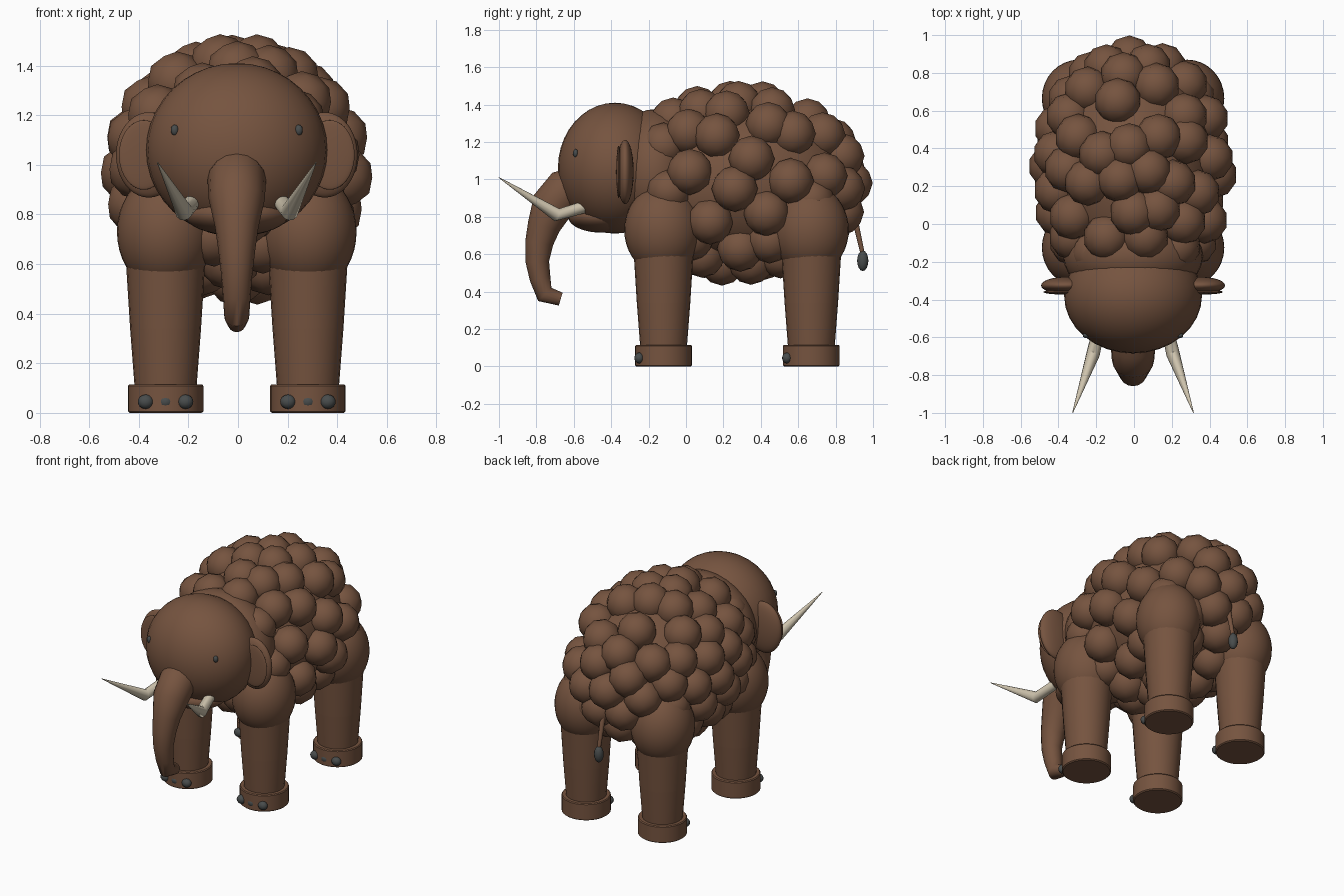
import bpy, bmesh, math
from mathutils import Vector, Matrix

if "Cube" in bpy.data.objects:
    bpy.data.objects.remove(bpy.data.objects["Cube"])

X0 = -0.005  # centre line


def material(name, rgb):
    m = bpy.data.materials.new(name)
    m.diffuse_color = (*rgb, 1)
    m.use_nodes = True
    m.node_tree.nodes["Principled BSDF"].inputs["Base Color"].default_value = m.diffuse_color
    return m


BROWN = material("brown hide", (0.18, 0.088, 0.05))
GREY = material("dark grey", (0.065, 0.072, 0.072))
IVORY = material("ivory", (0.62, 0.55, 0.42))


def finish(name, bm, mat, angle=60):
    bmesh.ops.recalc_face_normals(bm, faces=bm.faces)
    me = bpy.data.meshes.new(name)
    bm.to_mesh(me)
    bm.free()
    me.materials.append(mat)
    ob = bpy.data.objects.new(name, me)
    bpy.context.collection.objects.link(ob)
    ob.location.x = X0
    bpy.ops.object.select_all(action='DESELECT')
    ob.select_set(True)
    bpy.context.view_layer.objects.active = ob
    bpy.ops.object.shade_smooth_by_angle(angle=math.radians(angle))
    return ob


def ellipsoid(name, c, r, mat=BROWN, seg=32, rings=20):
    bm = bmesh.new()
    bmesh.ops.create_uvsphere(bm, u_segments=seg, v_segments=rings, radius=1,
                              matrix=Matrix.Translation(c) @ Matrix.Diagonal((*r, 1)))
    return finish(name, bm, mat)


def tube(name, path, mat=BROWN, seg=16, angle=50):
    """Sweep a circle along (x, y, z, radius) points."""
    bm = bmesh.new()
    pts = [Vector(p[:3]) for p in path]
    rings = []
    for i, p in enumerate(pts):
        t = (pts[min(i + 1, len(pts) - 1)] - pts[max(i - 1, 0)]).normalized()
        u = (Vector((1, 0, 0)) - t * t.x).normalized()
        v = t.cross(u)
        rings.append([bm.verts.new(p + path[i][3] * (u * math.cos(a) + v * math.sin(a)))
                      for a in (2 * math.pi * k / seg for k in range(seg))])
    for a, b in zip(rings, rings[1:]):
        for k in range(seg):
            n = (k + 1) % seg
            bm.faces.new((a[k], a[n], b[n], b[k]))
    bm.faces.new(rings[0])
    bm.faces.new(rings[-1])
    return finish(name, bm, mat, angle)


# Body core and neck
C, R = Vector((0, 0.29, 0.98)), Vector((0.43, 0.585, 0.43))
ellipsoid("body", C, R)
ellipsoid("neck", (0, -0.17, 1.03), (0.37, 0.24, 0.345))

# Woolly tufts: main ones placed on the flank (y, z) and the back (x, y)
FLANK = [(.165, 1.23), (.44, 1.29), (.35, 1.11), (.56, .99), (.26, .95), (.02, 1.04),
         (.13, .775), (.43, .82), (.73, 1.235), (-.12, 1.18), (.74, 1.02), (.29, .63),
         (.08, 1.36)]
BACK = [(-.02, .88), (.14, .74), (-.24, .71), (-.08, .65), (.27, .57), (-.29, .46),
        (-.02, .41), (.27, .43), (.08, .28), (-.24, .22), (.22, .10),
        (0, .06), (-.32, .04), (-.14, -.07), (.15, -.12)]


def surface(d):
    """Point of the body core in direction d."""
    d = d.normalized()
    return C + Vector((d.x * R.x, d.y * R.y, d.z * R.z))


def on_body(a, b, i, j, k):
    """Point of the body core seen at (a, b) along axis k."""
    d = Vector((0, 0, 0))
    d[i], d[j] = (a - C[i]) / R[i], (b - C[j]) / R[j]
    d[k] = math.sqrt(max(0, 1 - d.length_squared))
    return surface(d)


tufts = [surface(Vector((.2, .1, -1)))]


def add_tuft(p, gap):
    if all((p - q).length > gap for q in tufts):
        tufts.append(p)


for y, z in FLANK:
    add_tuft(on_body(y, z, 1, 2, 0), 0.11)
for x, y in BACK:
    add_tuft(on_body(x, y, 0, 1, 2), 0.12)
# Fill the remaining surface evenly
for n in range(1500):
    z = 1 - 2 * (n + 0.5) / 1500
    s, a = math.sqrt(1 - z * z), n * 2.399963
    add_tuft(surface(Vector((s * math.cos(a), s * math.sin(a), z))), 0.152)
bm = bmesh.new()
for p in tufts:
    bmesh.ops.create_icosphere(bm, subdivisions=2, radius=0.124, matrix=Matrix.Translation(p))
finish("wool_tufts", bm, BROWN)

# Head, jaw and trunk
ellipsoid("head", (0, -0.38, 1.06), (0.365, 0.305, 0.35))
ellipsoid("jaw", (0, -0.45, 0.80), (0.21, 0.18, 0.085))
tube("trunk", [(0, -.55, .98, .10), (0, -.645, .94, .118), (0, -.715, .86, .113),
               (0, -.76, .75, .088), (0, -.785, .66, .075), (0, -.795, .56, .063),
               (0, -.78, .47, .056), (0, -.755, .385, .05), (0, -.67, .36, .036)])

for s, side in ((-1, "left"), (1, "right")):
    # Ears, eyes and tusks
    ellipsoid(side + "_ear", (s * .355, -.325, 1.04), (.132, .045, .172))
    ellipsoid(side + "_inner_ear", (s * .375, -.36, 1.04), (.10, .013, .14))
    ellipsoid(side + "_eye", (s * .25, -.59, 1.14), (.016, .014, .022), GREY, 12, 8)
    tube(side + "_tusk", [(s * .18, -.55, .85, .032), (s * .212, -.69, .81, .036),
                          (s * .32, -1.0, 1.01, .002)], IVORY, 12, 40)

    # Legs with shoulders, feet and nails
    for y, end in ((-.12, "front"), (.67, "back")):
        name = f"{end}_{side}_"
        x = s * .287
        ellipsoid(name + "shoulder", (x, y - .005, .73), (.196, .205, .24))
        tube(name + "upper_leg", [(x, y, .66, .163), (x, y, .34, .143)], seg=24)
        tube(name + "lower_leg", [(x, y, .34, .143), (x, y, .08, .123)], seg=24)
        tube(name + "foot", [(x, y, 0, .145), (x, y, .006, .152),
                             (x, y, .109, .152), (x, y, .115, .147)], seg=32, angle=30)
        for i in (-1, 0, 1):
            ellipsoid(f"{name}nail_{i + 2}", (x + i * .08, y - .13, .045),
                      (.032, .0265, .029), GREY, 12, 8)

# Tail with tuft
tube("tail", [(0, .84, .90, .02), (0, .90, .80, .017), (0, .945, .60, .012)], seg=10)
ellipsoid("tail_tip", (0, .945, .565), (.03, .03, .055), GREY, 12, 8)
